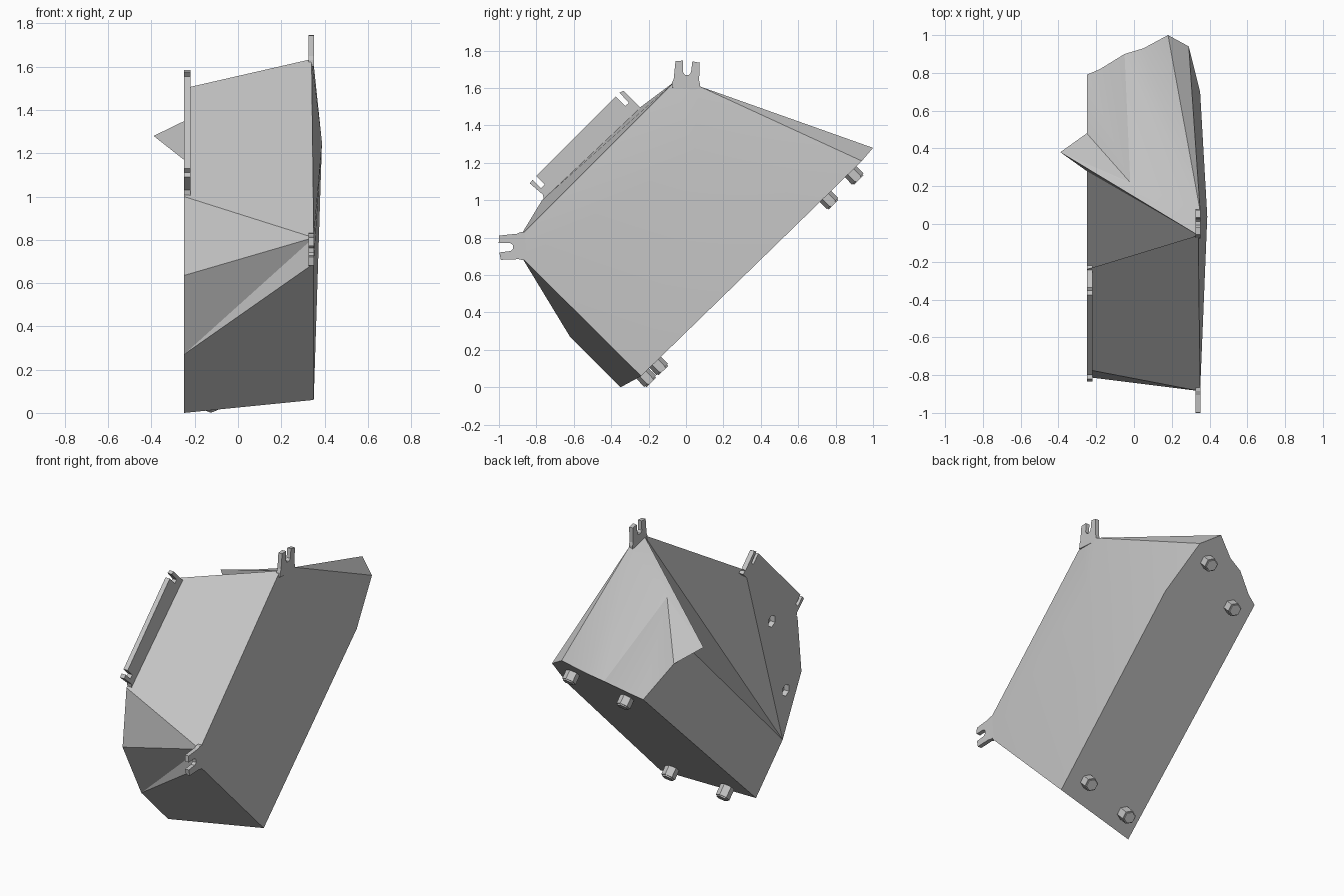
import bpy, bmesh, math
from mathutils import Vector, Matrix

if "Cube" in bpy.data.objects:
    bpy.data.objects.remove(bpy.data.objects["Cube"])

grey = bpy.data.materials.new("plain grey")
grey.diffuse_color = (0.56, 0.56, 0.56, 1)
grey.use_nodes = True
grey.node_tree.nodes["Principled BSDF"].inputs["Base Color"].default_value = grey.diffuse_color


def finish(name, bm, smooth=0):
    bmesh.ops.recalc_face_normals(bm, faces=bm.faces[:])
    me = bpy.data.meshes.new(name)
    bm.to_mesh(me)
    bm.free()
    me.materials.append(grey)
    ob = bpy.data.objects.new(name, me)
    bpy.context.collection.objects.link(ob)
    if smooth:
        bpy.ops.object.select_all(action='DESELECT')
        ob.select_set(True)
        bpy.context.view_layer.objects.active = ob
        bpy.ops.object.shade_smooth_by_angle(angle=math.radians(smooth))
    return ob


def plate(name, outline, x0, x1):
    """Flat plate: (y, z) outline extruded along x."""
    bm = bmesh.new()
    f = bm.faces.new([bm.verts.new((x0, y, z)) for y, z in outline])
    r = bmesh.ops.extrude_face_region(bm, geom=[f])
    vs = [v for v in r["geom"] if isinstance(v, bmesh.types.BMVert)]
    bmesh.ops.translate(bm, verts=vs, vec=(x1 - x0, 0, 0))
    return finish(name, bm)


def hex_prism(name, centre, axis, radius, length):
    bm = bmesh.new()
    m = Matrix.Translation(centre) @ Vector(axis).to_track_quat('Z', 'Y').to_matrix().to_4x4()
    bmesh.ops.create_cone(bm, cap_ends=True, segments=6, radius1=radius,
                          radius2=radius, depth=length, matrix=m)
    return finish(name, bm)


# Main housing: corner points, then the panels that join them
P = {
    'A': (.35, -.24, .06), 'B': (.35, .70, .975), 'D': (.29, .94, 1.21),
    'E': (.18, 1.0, 1.28), 'F': (.05, .93, 1.205), 'G': (-.05, .90, 1.17),
    'H': (-.18, .82, 1.095), 'I': (-.25, .79, 1.065), 'J': (-.25, .48, 1.175),
    'K': (-.39, .38, 1.28), 'L': (-.02, .22, 1.44), 'M': (.35, .07, 1.61),
    'N': (.34, -.06, 1.635), 'U': (.35, -.885, .81), 'V': (.35, -.875, .69),
    'W': (-.25, -.24, 1.5), 'X': (-.25, -.77, 1.0), 'Y': (-.25, -.81, .635),
    'Z': (-.25, -.62, .27), 'S': (-.25, -.35, 0), 'C': (.388, .04, 1.25),
    'Q': (-.25, .28, 1.17),
}
panels = ["ABDEFGHIS",                                  # sloping back plate
          "CAB", "CBD", "CDM", "CMN", "CNU", "CUV", "CVA",  # bulged right side
          "MDE", "MEF", "MFG", "MGL", "LGH", "LHI", "LIJ",  # hood
          "LJK", "LKN", "MLN",                              # hood corner flap
          "NWXU", "UXY", "UYZ", "UZV", "VZSA",              # front and bottom
          "WXYZ", "NWZ", "NZQ", "NQK", "QKJ", "ZSIJQ"]      # left side
bm = bmesh.new()
verts = {k: bm.verts.new(p) for k, p in P.items()}
for p in panels:
    bm.faces.new([verts[k] for k in p])
body = finish("housing", bm, 20)

# Hexagonal sockets in the left mounting face
for i, (y, z) in enumerate([(-.51, 1.07), (-.65, .575)]):
    cutter = hex_prism(f"socket_cutter_{i}", (-.25, y, z), (1, 0, 0), .038, .07)
    cutter.hide_render = True
    cutter.hide_set(True)
    mod = body.modifiers.new("socket", 'BOOLEAN')
    mod.object = cutter
    mod.operation = 'DIFFERENCE'
    mod.solver = 'EXACT'


# Forked lugs on the right side
def fork(name, base, angle):
    half = [(-.02, .075), (.01, .075), (.03, .068), (.125, .065), (.13, .025), (.07, .022), (.055, .01)]
    pts = half + [(s, -t) for s, t in reversed(half)]
    c, s_ = math.cos(angle), math.sin(angle)
    plate(name, [(base[0] + s * c - t * s_, base[1] + s * s_ + t * c) for s, t in pts], .325, .351)


fork("top_lug", (0.0, 1.615), math.radians(86))
fork("front_lug", (-.87, .755), math.radians(184))

# Slotted flange along the left edge of the front panel
plate("left_flange", [
    (-.74, .98), (-.76, 1.0), (-.765, 1.03), (-.835, 1.09), (-.82, 1.11), (-.775, 1.065),
    (-.755, 1.085), (-.80, 1.13), (-.375, 1.555), (-.325, 1.505), (-.305, 1.52),
    (-.355, 1.575), (-.335, 1.585), (-.25, 1.5), (-.22, 1.48)], -.25, -.22)

# Hexagonal bolts on the sloping back plate
out = Vector((0, .7, -.715)).normalized()
for i, (x, y) in enumerate([(.185, .88), (-.105, .745), (.215, -.165), (-.125, -.23)]):
    on_plate = Vector((x, y, .295 + .975 * y))
    hex_prism(f"bolt_{i}", on_plate + out * .02, out, .043, .07)
    hex_prism(f"bolt_tip_{i}", on_plate + out * .058, out, .036, .01)
